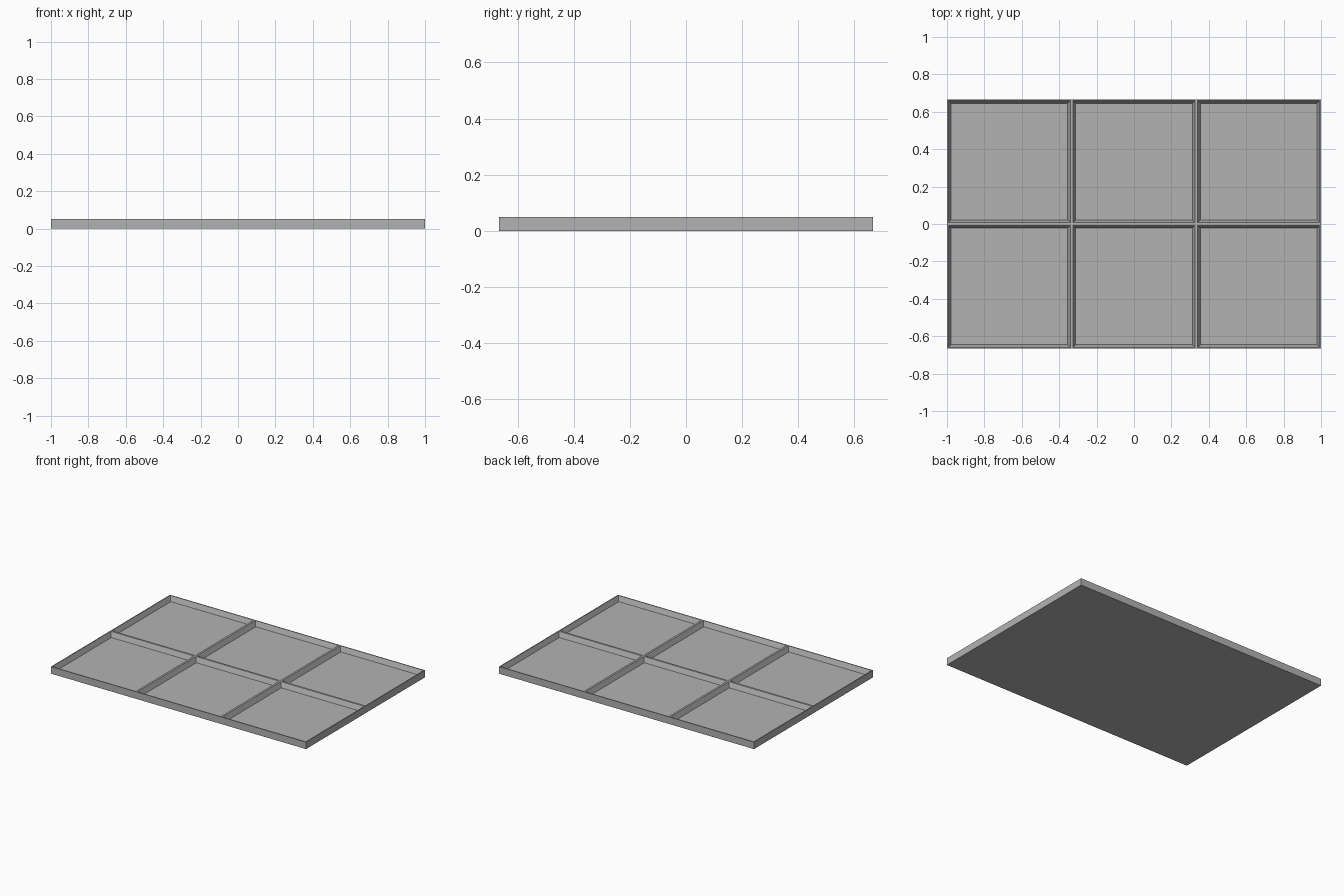
import bpy, bmesh

if "Cube" in bpy.data.objects:
    bpy.data.objects.remove(bpy.data.objects["Cube"])

# Matte grey for the whole tray
grey = bpy.data.materials.new("grey")
grey.diffuse_color = (0.45, 0.45, 0.45, 1)
grey.use_nodes = True
grey.node_tree.nodes["Principled BSDF"].inputs["Base Color"].default_value = grey.diffuse_color

COLS, ROWS, CELL, HEIGHT = 3, 2, 2 / 3, 0.05
RIM, SLOPE, FLOOR = 0.01, 0.02, 0.015

# Solid slab, its top divided into square cells
bm = bmesh.new()
bmesh.ops.create_grid(bm, x_segments=COLS, y_segments=ROWS, size=1)
for v in bm.verts:
    v.co.y *= ROWS / COLS
    v.co.z = HEIGHT
cells = list(bm.faces)
border = [e for e in bm.edges if e.is_boundary]
skirt = bmesh.ops.extrude_edge_only(bm, edges=border)["geom"]
for v in (g for g in skirt if isinstance(g, bmesh.types.BMVert)):
    v.co.z = 0
bmesh.ops.contextual_create(bm, geom=[e for e in bm.edges if e.is_boundary])

# Flat rims, then bevelled walls down to each recessed floor
bmesh.ops.inset_individual(bm, faces=cells, thickness=RIM)
bmesh.ops.inset_individual(bm, faces=cells, thickness=SLOPE)
for f in cells:
    for v in f.verts:
        v.co.z = FLOOR
bmesh.ops.recalc_face_normals(bm, faces=bm.faces)

mesh = bpy.data.meshes.new("compartment_tray")
bm.to_mesh(mesh)
bm.free()
mesh.materials.append(grey)
bpy.context.collection.objects.link(bpy.data.objects.new("compartment_tray", mesh))
